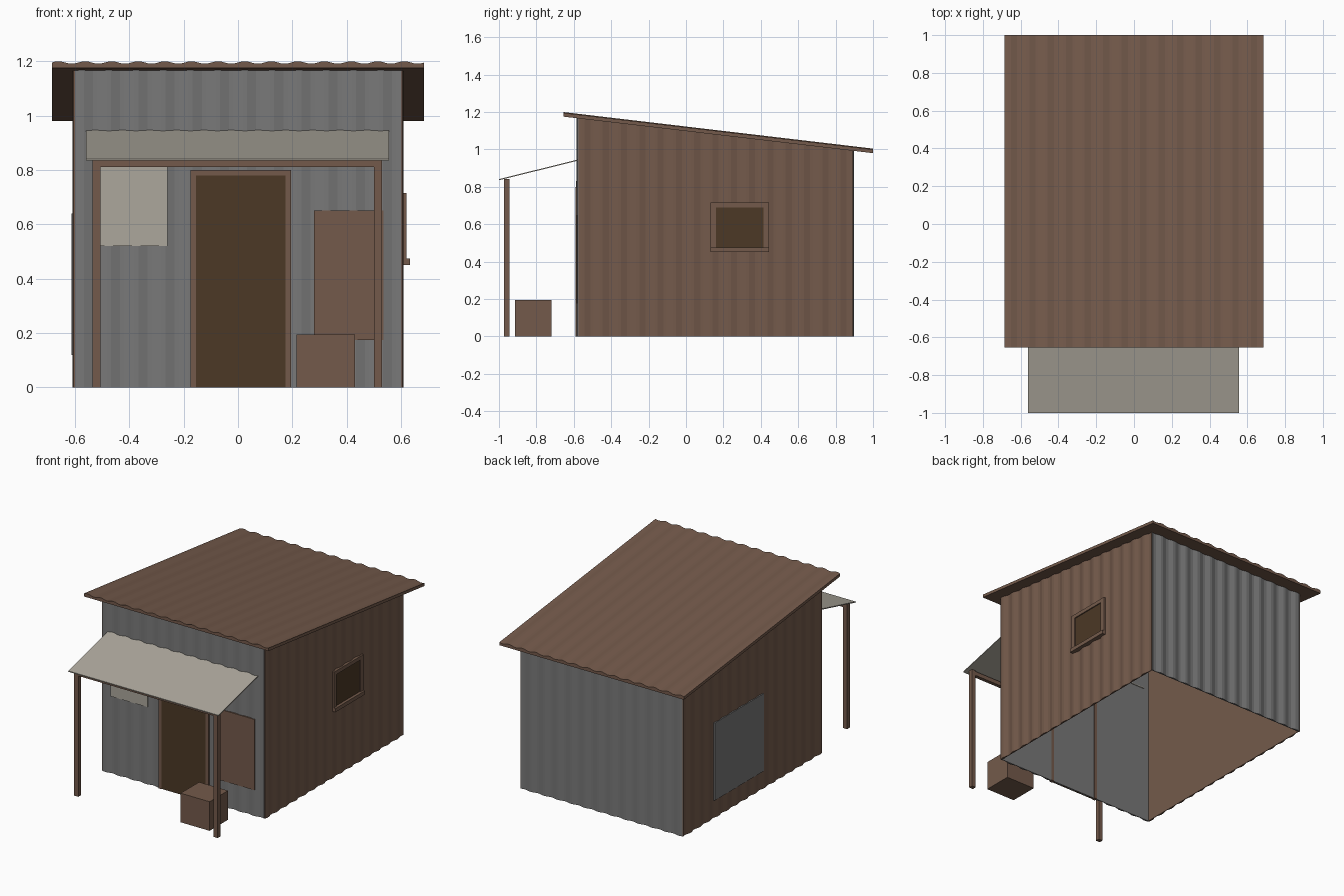
import bpy, bmesh, math

if "Cube" in bpy.data.objects:
    bpy.data.objects.remove(bpy.data.objects["Cube"])


def material(name, rgb):
    m = bpy.data.materials.new(name)
    m.diffuse_color = (*rgb, 1)
    m.use_nodes = True
    m.node_tree.nodes["Principled BSDF"].inputs["Base Color"].default_value = m.diffuse_color
    return m


BROWN = material("rusty brown", (0.174, 0.102, 0.070))
GREY = material("metal grey", (0.190, 0.190, 0.190))
PALE = material("pale sheet", (0.413, 0.386, 0.332))
DARK = material("dark wood", (0.072, 0.040, 0.019))


def prism(name, a, b, mat):
    """Solid between two matching loops of 3D points."""
    bm = bmesh.new()
    va = [bm.verts.new(p) for p in a]
    vb = [bm.verts.new(p) for p in b]
    n = len(a)
    bm.faces.new(va)
    bm.faces.new(vb[::-1])
    for i in range(n):
        j = (i + 1) % n
        bm.faces.new((va[j], va[i], vb[i], vb[j]))
    bmesh.ops.recalc_face_normals(bm, faces=bm.faces)
    me = bpy.data.meshes.new(name)
    bm.to_mesh(me)
    bm.free()
    me.materials.append(mat)
    ob = bpy.data.objects.new(name, me)
    bpy.context.collection.objects.link(ob)
    return ob


def box(name, x, y, z, mat):
    loop = [(x[0], y[0]), (x[1], y[0]), (x[1], y[1]), (x[0], y[1])]
    return prism(name, [(*p, z[0]) for p in loop], [(*p, z[1]) for p in loop], mat)


def wave(u0, u1, pitch=0.1, steps=6, amp=0.005):
    """Corrugated line as (position, offset) pairs."""
    n = round((u1 - u0) / pitch) * steps
    return [(u0 + (u1 - u0) * i / n, amp * math.sin(2 * math.pi * i / steps))
            for i in range(n + 1)]


def under(y):
    """Height of the roof underside."""
    return 1.175 - 0.118 * (y + 0.655)


def wall(name, plan, mat):
    prism(name, [(x, y, 0) for x, y in plan],
          [(x, y, under(y) + 0.002) for x, y in plan], mat)


# Corrugated walls, flat on the inside, open at the bottom
ends = wave(-0.6, 0.6)
wall("front_wall", [(u, -0.58 - o) for u, o in ends] + [(0.6, -0.572), (-0.6, -0.572)], GREY)
wall("back_wall", [(u, 0.894 + o) for u, o in ends] + [(0.6, 0.886), (-0.6, 0.886)], GREY)
sides = wave(-0.576, 0.892)
for s, name in ((1, "right_wall"), (-1, "left_wall")):
    wall(name, [(s * (0.605 + o), u) for u, o in sides]
         + [(s * 0.597, 0.892), (s * 0.597, -0.576)], BROWN)

# Sloping corrugated roof
prof = [(u, 0.02 + o) for u, o in wave(-0.685, 0.685)] + [(0.685, 0), (-0.685, 0)]
prism("roof", [(x, -0.655, under(-0.655) + h) for x, h in prof],
      [(x, 1.0, under(1.0) + h) for x, h in prof], BROWN)

# Awning on two posts with a beam
awn = [(-1.0, 0.835), (-0.568, 0.942), (-0.568, 0.948), (-1.0, 0.841)]
prism("awning", [(-0.56, y, z) for y, z in awn], [(0.555, y, z) for y, z in awn], PALE)
for x, name in ((-0.535, "left_post"), (0.5, "right_post")):
    box(name, (x, x + 0.03), (-0.972, -0.944), (0, 0.842), BROWN)
box("awning_beam", (-0.535, 0.53), (-0.97, -0.946), (0.81, 0.838), BROWN)

# Door and frame
box("door", (-0.155, 0.175), (-0.588, -0.576), (0, 0.78), DARK)
for x, name in ((-0.175, "door_frame_left"), (0.175, "door_frame_right")):
    box(name, (x, x + 0.02), (-0.592, -0.568), (0, 0.80), BROWN)
box("door_frame_top", (-0.155, 0.175), (-0.592, -0.568), (0.78, 0.80), BROWN)

# Patches on the front and left walls
box("pale_patch", (-0.535, -0.26), (-0.588, -0.579), (0.52, 0.83), PALE)
box("brown_panel", (0.28, 0.535), (-0.588, -0.579), (0.175, 0.65), BROWN)
box("left_wall_patch", (-0.613, -0.604), (0.05, 0.57), (0.12, 0.64), GREY)

# Window on the right wall
box("window_pane", (0.604, 0.613), (0.155, 0.42), (0.47, 0.695), DARK)
for y, name in ((0.13, "window_frame_front"), (0.415, "window_frame_back")):
    box(name, (0.60, 0.62), (y, y + 0.03), (0.475, 0.715), BROWN)
box("window_frame_top", (0.60, 0.62), (0.16, 0.415), (0.69, 0.715), BROWN)
box("window_sill", (0.60, 0.632), (0.13, 0.445), (0.45, 0.475), BROWN)

# Crate by the door
box("crate", (0.215, 0.43), (-0.915, -0.72), (0, 0.195), BROWN)
